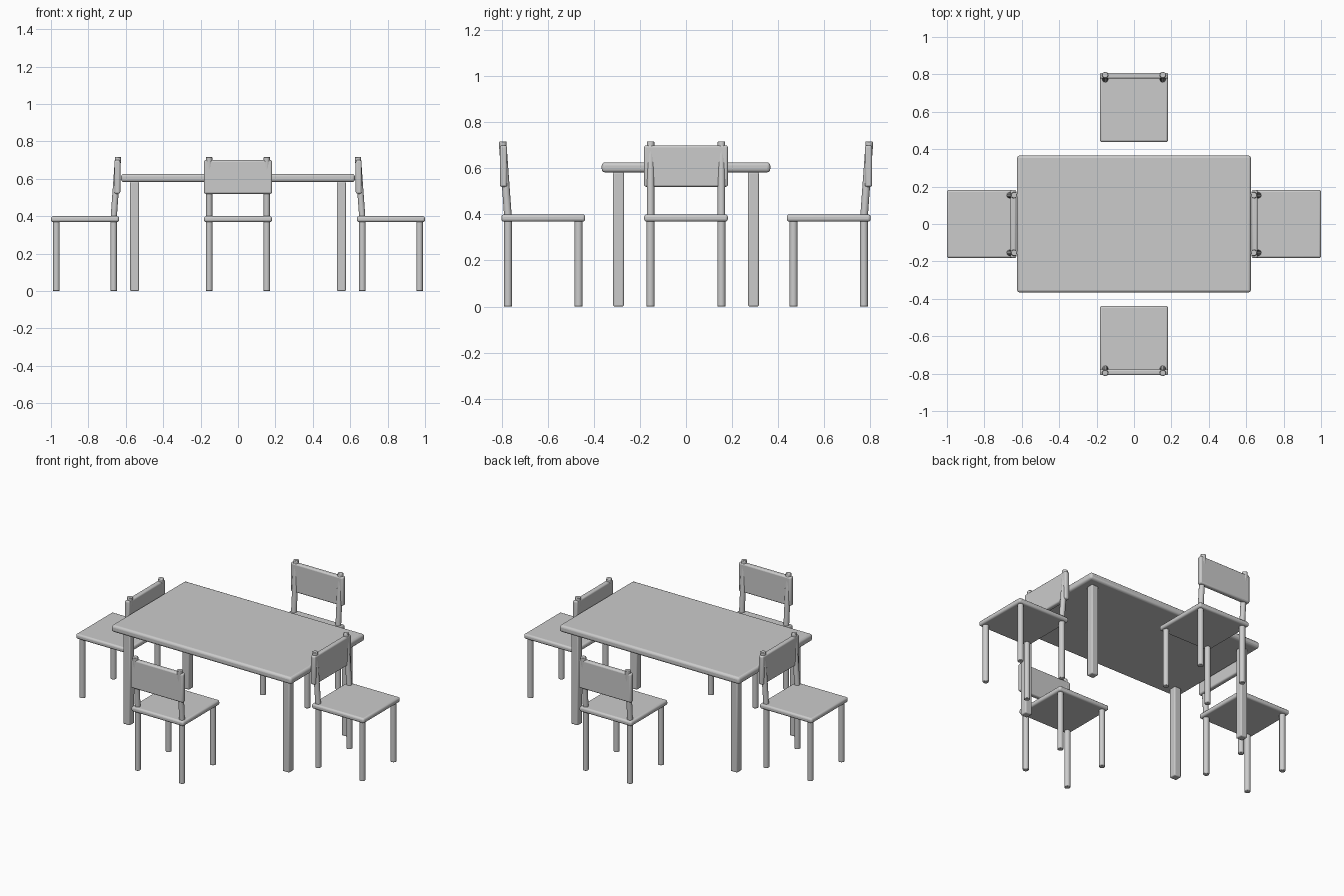
import bpy, math
from mathutils import Matrix, Vector

if "Cube" in bpy.data.objects:
    bpy.data.objects.remove(bpy.data.objects["Cube"])


def finish(ob, bevel, segments, place):
    m = ob.modifiers.new("bevel", 'BEVEL')
    m.width, m.segments = bevel, segments
    m.limit_method, m.angle_limit = 'ANGLE', math.radians(40)
    ob.matrix_world = place @ ob.matrix_world
    bpy.ops.object.shade_smooth_by_angle(angle=math.radians(35))
    return ob


def box(name, size, loc, bevel, segments=3, place=Matrix()):
    bpy.ops.mesh.primitive_cube_add(size=1)
    ob = bpy.context.object
    ob.name = name
    ob.data.transform(Matrix.Diagonal((*size, 1)))
    ob.matrix_world = Matrix.Translation(loc)
    return finish(ob, bevel, segments, place)


def rod(name, a, b, radius, place):
    a, b = Vector(a), Vector(b)
    d = b - a
    bpy.ops.mesh.primitive_cylinder_add(vertices=16, radius=radius, depth=d.length)
    ob = bpy.context.object
    ob.name = name
    turn = Vector((0, 0, 1)).rotation_difference(d).to_matrix().to_4x4()
    ob.matrix_world = Matrix.Translation((a + b) / 2) @ turn
    return finish(ob, 0.003, 2, place)


def chair(label, x, y, angle):
    # built with its backrest toward local -y, then turned into place
    place = Matrix.Translation((x, y, 0)) @ Matrix.Rotation(math.radians(angle), 4, 'Z')
    box(label + "_seat", (0.364, 0.364, 0.031), (0, 0, 0.3845), 0.011, 3, place)
    box(label + "_backrest", (0.364, 0.031, 0.18), (0, -0.173, 0.61), 0.009, 3, place)
    for s in (-1, 1):
        rod(label + "_back_post", (s * 0.154, -0.153, 0.385), (s * 0.154, -0.177, 0.717), 0.0165, place)
        for t in (-1, 1):
            rod(label + "_leg", (s * 0.154, t * 0.153, 0), (s * 0.154, t * 0.153, 0.375), 0.0175, place)


# table
box("table_top", (1.25, 0.732, 0.043), (0, 0, 0.6045), 0.014)
for sx in (-1, 1):
    for sy in (-1, 1):
        box("table_leg", (0.047, 0.047, 0.583), (sx * 0.553, sy * 0.293, 0.2915), 0.006, 2)

# chairs: long-side backs face outward, end-chair backs face the table
chair("front_chair", 0, -0.62, 0)
chair("back_chair", 0, 0.62, 180)
chair("right_chair", 0.818, 0, -90)
chair("left_chair", -0.818, 0, 90)
